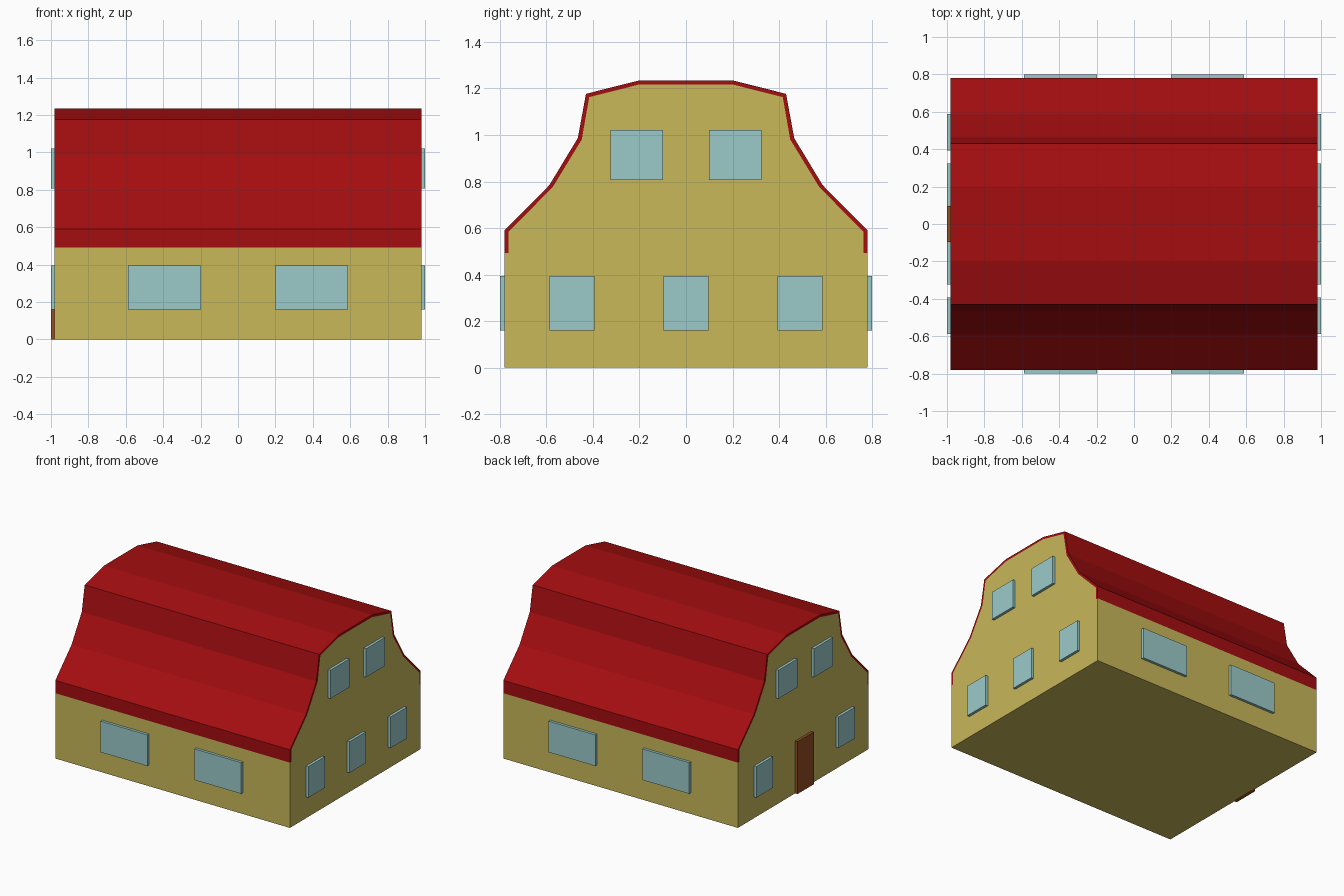
import bpy, bmesh

if "Cube" in bpy.data.objects:
    bpy.data.objects.remove(bpy.data.objects["Cube"])

HALF_LEN = 0.98   # half length of the house along x
RELIEF = 0.02     # how far windows and door stand out
EMBED = 0.01      # how far they sink into the wall


def material(name, rgb):
    m = bpy.data.materials.new(name)
    m.diffuse_color = (*rgb, 1.0)
    m.use_nodes = True
    m.node_tree.nodes["Principled BSDF"].inputs["Base Color"].default_value = m.diffuse_color
    return m


WALL = material("yellow plaster", (0.58, 0.479, 0.102))
ROOF = material("red roofing", (0.37, 0.004, 0.005))
GLASS = material("pale blue glass", (0.33, 0.59, 0.59))
WOOD = material("brown wood", (0.29, 0.075, 0.016))


def finish(name, bm, mat):
    bmesh.ops.recalc_face_normals(bm, faces=bm.faces[:])
    mesh = bpy.data.meshes.new(name)
    bm.to_mesh(mesh)
    bm.free()
    mesh.materials.append(mat)
    ob = bpy.data.objects.new(name, mesh)
    bpy.context.collection.objects.link(ob)
    return ob


def mirrored(half):
    """Right half of a y-z profile, bottom to top, completed across y = 0."""
    return half + [(-y, z) for y, z in reversed(half)]


def extrude_x(name, outline, mat):
    """Extrude a closed y-z outline along the length of the house."""
    bm = bmesh.new()
    face = bm.faces.new([bm.verts.new((-HALF_LEN, y, z)) for y, z in outline])
    ext = bmesh.ops.extrude_face_region(bm, geom=[face])
    moved = [v for v in ext["geom"] if isinstance(v, bmesh.types.BMVert)]
    bmesh.ops.translate(bm, verts=moved, vec=(2 * HALF_LEN, 0, 0))
    return finish(name, bm, mat)


def box(name, lo, hi, mat):
    bm = bmesh.new()
    bmesh.ops.create_cube(bm, size=1.0)
    for v in bm.verts:
        v.co = [(a + b) / 2 + c * (b - a) for a, b, c in zip(lo, hi, v.co)]
    return finish(name, bm, mat)


def gable_plate(name, side, y, width, z0, z1, mat):
    a, b = sorted((side * (HALF_LEN - EMBED), side * (HALF_LEN + RELIEF)))
    box(name, (a, y - width / 2, z0), (b, y + width / 2, z1), mat)


def long_wall_plate(name, side, x, width, z0, z1, mat):
    a, b = sorted((side * (0.78 - EMBED), side * (0.78 + RELIEF)))
    box(name, (x - width / 2, a, z0), (x + width / 2, b, z1), mat)


# Roof shell: outer and inner lines of the curved gambrel
outer = [(0.78, 0.493), (0.78, 0.59), (0.587, 0.785), (0.465, 0.987),
         (0.43, 1.177), (0.2, 1.235)]
inner = [(0.764, 0.493), (0.764, 0.583), (0.573, 0.776), (0.448, 0.981),
         (0.416, 1.163), (0.198, 1.218)]
extrude_x("roof", mirrored(outer) + mirrored(inner)[::-1], ROOF)

# House body fills the inside of the roof and the walls below it
extrude_x("house_walls", mirrored([(0.78, 0.0), (0.78, 0.493)] + inner), WALL)

# Windows on the long walls
for side, label in ((-1, "front"), (1, "back")):
    for x in (-0.392, 0.392):
        long_wall_plate(label + "_window", side, x, 0.39, 0.16, 0.395, GLASS)

# Gable windows; the left gable has a door in the middle
for side, label in ((-1, "left"), (1, "right")):
    for y in (-0.212, 0.212):
        gable_plate(label + "_upper_window", side, y, 0.225, 0.807, 1.022, GLASS)
    for y in (-0.49, 0.49):
        gable_plate(label + "_lower_window", side, y, 0.195, 0.16, 0.395, GLASS)
gable_plate("right_middle_window", 1, 0.0, 0.195, 0.16, 0.395, GLASS)
gable_plate("door", -1, 0.0, 0.195, 0.0, 0.395, WOOD)
